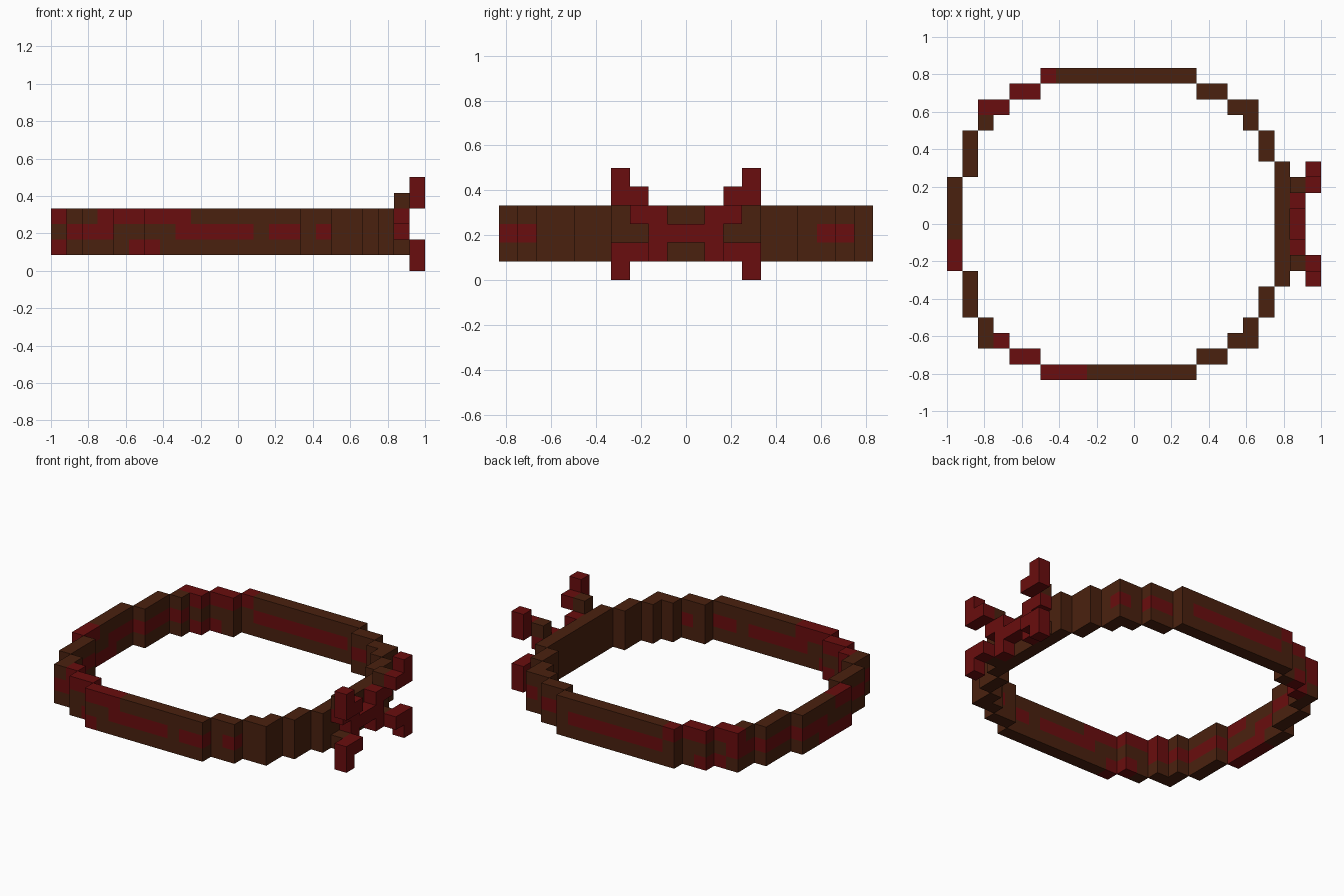
import bpy, bmesh

if "Cube" in bpy.data.objects:
    bpy.data.objects.remove(bpy.data.objects["Cube"])

S = 1 / 12  # one block; the model is 24 x 20 x 6 blocks


def material(name, rgb):
    m = bpy.data.materials.new(name)
    m.diffuse_color = (*rgb, 1)
    m.use_nodes = True
    m.node_tree.nodes["Principled BSDF"].inputs["Base Color"].default_value = m.diffuse_color
    return m


MATS = [material("dark_brown", (0.0685, 0.0152, 0.0046)),
        material("deep_red", (0.144, 0.004, 0.0044))]
AXES = [(1, 0, 0), (0, 1, 0), (0, 0, 1)]


def build(name, blocks):
    """Skin a dict {(i, j, k): colour} with the exposed block faces only."""
    bm = bmesh.new()
    for cell, colour in blocks.items():
        for a in range(3):
            b, c = (a + 1) % 3, (a + 2) % 3
            for side in (0, 1):
                nb = list(cell)
                nb[a] += 1 if side else -1
                if tuple(nb) in blocks:
                    continue
                loop = [(0, 0), (1, 0), (1, 1), (0, 1)]
                if not side:
                    loop.reverse()
                verts = []
                for u, v in loop:
                    p = list(cell)
                    p[a] += side
                    p[b] += u
                    p[c] += v
                    verts.append(bm.verts.new(((p[0] - 12) * S, (p[1] - 10) * S, p[2] * S)))
                bm.faces.new(verts).material_index = colour
    bmesh.ops.remove_doubles(bm, verts=bm.verts, dist=1e-4)
    me = bpy.data.meshes.new(name)
    bm.to_mesh(me)
    bm.free()
    for m in MATS:
        me.materials.append(m)
    bpy.context.collection.objects.link(bpy.data.objects.new(name, me))


# Band: half outline as (i range, j range), mirrored front to back, three blocks tall
RUNS = [((6, 15), (0, 0)), ((4, 5), (1, 1)), ((16, 17), (1, 1)), ((2, 3), (2, 2)),
        ((18, 19), (2, 2)), ((2, 2), (3, 3)), ((19, 19), (3, 3)), ((1, 1), (4, 6)),
        ((20, 20), (4, 5)), ((0, 0), (7, 9)), ((21, 21), (6, 9))]
band = {}
for (i0, i1), (j0, j1) in RUNS:
    for i in range(i0, i1 + 1):
        for j in range(j0, j1 + 1):
            for k in (1, 2, 3):
                band[i, j, k] = band[i, 19 - j, k] = 0

# Red streaks: layer, i range, j range
STREAKS = [
    # front half
    (3, (3, 8), (0, 2)), (2, (1, 3), (2, 6)), (2, (8, 12), (0, 0)),
    (2, (14, 15), (0, 0)), (2, (17, 17), (1, 1)), (1, (5, 6), (0, 1)),
    # left side
    (3, (0, 0), (7, 8)), (2, (0, 0), (10, 12)), (1, (0, 0), (7, 10)),
    (2, (1, 2), (13, 17)),
    # back half
    (3, (2, 6), (17, 19)), (2, (7, 14), (19, 19)), (2, (16, 17), (18, 18)),
    (2, (19, 19), (17, 17)), (1, (3, 4), (17, 18))]
for k, (i0, i1), (j0, j1) in STREAKS:
    for cell in band:
        if cell[2] == k and i0 <= cell[0] <= i1 and j0 <= cell[1] <= j1:
            band[cell] = 1
build("band", band)

# Crossed emblem on the right side, mirrored front to back
HALF = {(22, 7, 4): 0, (22, 7, 1): 0,
        (22, 7, 3): 1, (22, 8, 3): 1, (22, 8, 2): 1, (22, 9, 2): 1, (22, 8, 1): 1,
        (23, 6, 5): 1, (23, 6, 4): 1, (23, 7, 4): 1,
        (23, 6, 0): 1, (23, 6, 1): 1, (23, 7, 1): 1}
emblem = dict(HALF)
emblem.update({(i, 19 - j, k): c for (i, j, k), c in HALF.items()})
build("crossed_emblem", emblem)
